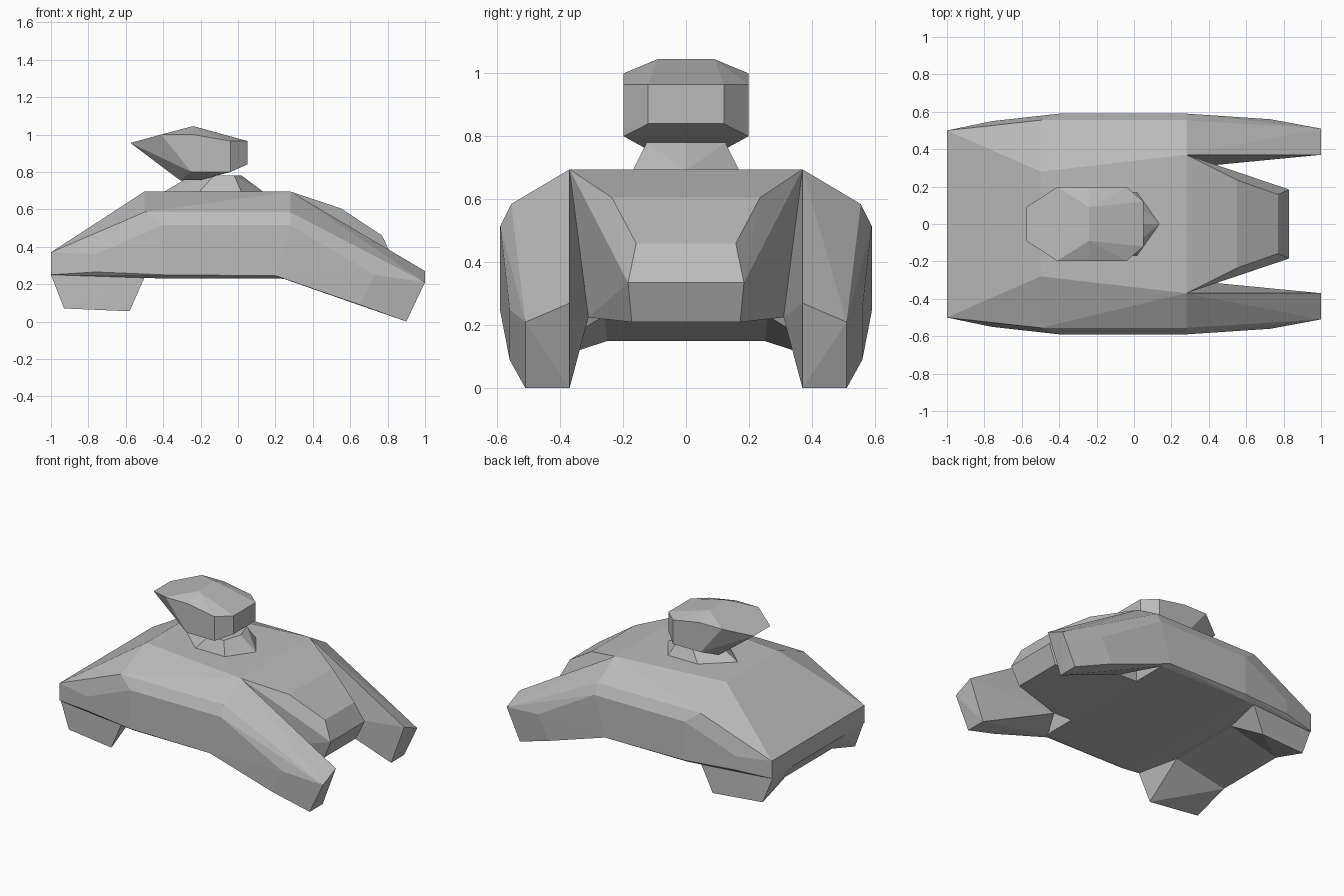
import bpy
import bmesh
import math

if "Cube" in bpy.data.objects:
    bpy.data.objects.remove(bpy.data.objects["Cube"], do_unlink=True)

GREY = (0.5, 0.5, 0.5, 1)
grey = bpy.data.materials.new("plain_grey")
grey.use_nodes = True
grey.diffuse_color = GREY
grey.node_tree.nodes["Principled BSDF"].inputs["Base Color"].default_value = GREY


def mirrored(points):
    """Points together with their reflection across the long axis."""
    return points + [(x, -y, z) for x, y, z in points if y]


def faceted(name, points):
    """Flat-faced convex block spanning the given corner points."""
    bm = bmesh.new()
    for p in points:
        bm.verts.new(p)
    hull = bmesh.ops.convex_hull(bm, input=bm.verts[:])
    loose = [v for v in hull["geom_interior"] if isinstance(v, bmesh.types.BMVert)]
    bmesh.ops.delete(bm, geom=loose, context="VERTS")
    bmesh.ops.dissolve_limit(bm, angle_limit=math.radians(0.5),
                             verts=bm.verts[:], edges=bm.edges[:])
    bmesh.ops.recalc_face_normals(bm, faces=bm.faces[:])
    mesh = bpy.data.meshes.new(name)
    bm.to_mesh(mesh)
    bm.free()
    mesh.materials.append(grey)
    obj = bpy.data.objects.new(name, mesh)
    bpy.context.collection.objects.link(obj)
    return obj


# Corners shared between the hull, prongs and nose
ridge = (.28, .37, .695)
shoulder = (.28, .555, .585)
belt_top = (.28, .59, .515)
belt_low = (.2, .59, .245)
keel = (.24, .55, .23)
notch = (.38, .31, .225)

# Main hull
faceted("hull", mirrored([
    ridge, shoulder, belt_top, belt_low, keel,
    (-.5, .28, .695), (-.5, .555, .585), (-.4, .59, .515),
    (-.4, .59, .25), (-.4, .56, .23),
    (-.76, .55, .36), (-.76, .55, .265),
    (-1, .28, .37), (-1, .5, .37), (-1, .5, .25)]))

# Nose between the prongs
faceted("nose", mirrored([
    ridge, notch, (.2, .31, .23), (.55, .235, .605),
    (.77, .158, .46), (.83, .184, .335), (.775, .172, .21)]))

# Paired prongs and rear feet
prong = [ridge, shoulder, belt_top, belt_low, keel, notch,
         (.73, .56, .25), (.65, .56, .09),
         (1, .37, .27), (1, .51, .21), (.9, .51, 0), (.9, .37, 0)]
foot = [(-1, .49, .25), (-.5, .55, .235), (-.58, .54, .055), (-.93, .5, .07),
        (-.93, .25, .15), (-.56, .26, .23), (-1, .28, .25)]
for side, s in (("left", 1), ("right", -1)):
    for part, pts in (("prong", prong), ("rear_foot", foot)):
        name = part + ("_back" if s > 0 else "_front")
        faceted(name, [(x, y * s, z) for x, y, z in pts])

# Sloping underside joining the feet
faceted("rear_underside", mirrored([
    (-1, .28, .25), (-.93, .25, .15), (-.56, .26, .23), (-.56, .26, .25)]))

# Six-sided turret neck
faceted("turret_neck", mirrored([
    (.14, 0, .69), (.02, .17, .69), (-.21, .17, .69), (-.4, 0, .69),
    (.02, 0, .78), (-.02, .125, .78), (-.13, .125, .78), (-.25, 0, .78)]))

# Faceted turret head
faceted("turret_head", mirrored([
    (-.575, .09, .955), (-.41, .198, 1), (-.24, .198, 1), (-.24, .09, 1.045),
    (-.04, .198, .965), (.05, .12, .965), (.05, .12, .84), (-.04, .198, .8),
    (-.25, .198, .8), (-.2, .12, .757), (-.31, .09, .755)]))
